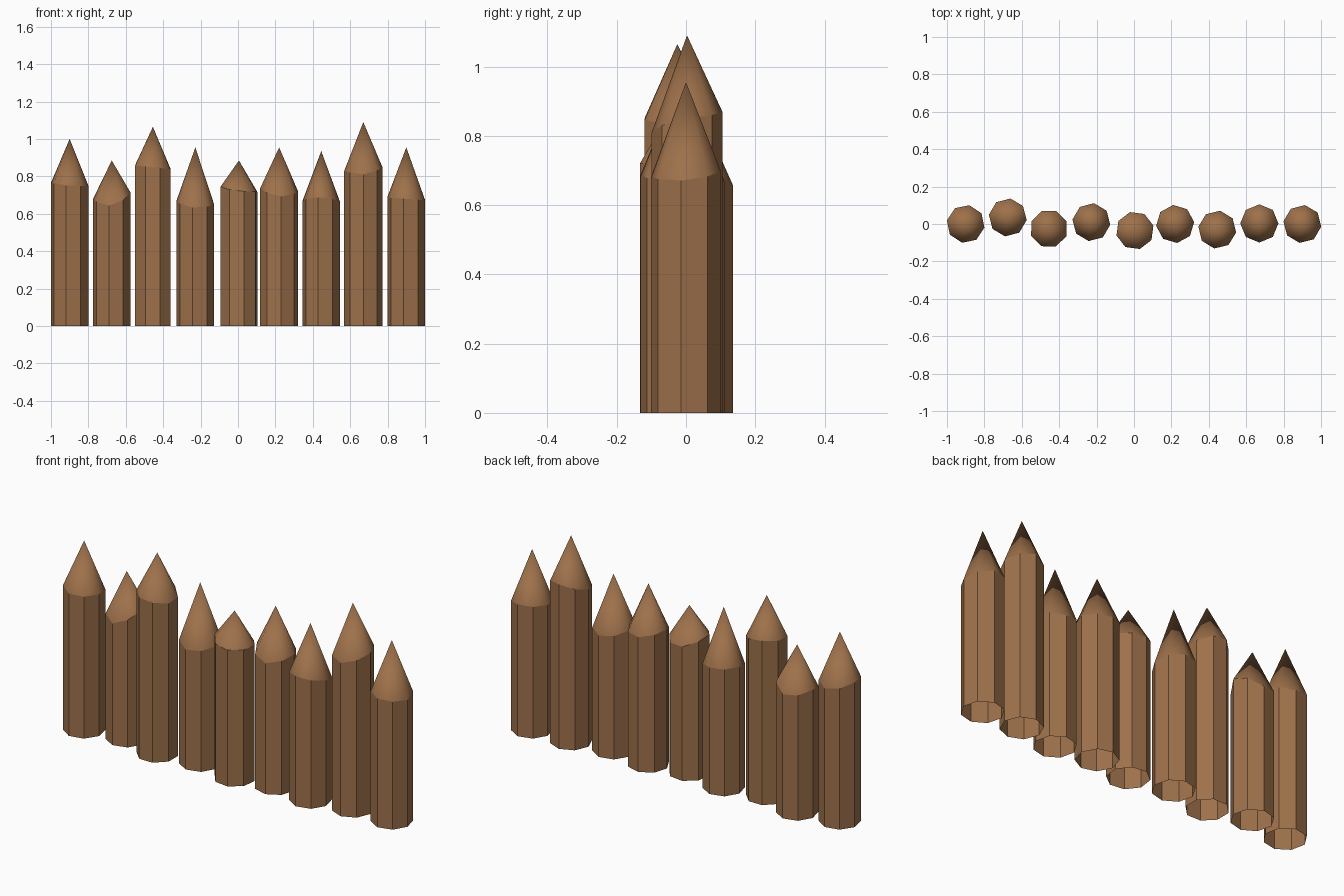
import bpy, bmesh, math

if "Cube" in bpy.data.objects:
    bpy.data.objects.remove(bpy.data.objects["Cube"])

wood = bpy.data.materials.new("brown wood")
wood.diffuse_color = (0.34, 0.165, 0.07, 1)
wood.use_nodes = True
wood.node_tree.nodes["Principled BSDF"].inputs["Base Color"].default_value = wood.diffuse_color

SIDES, RADIUS = 8, 0.102

# x, y, tip height, turn in degrees, shoulder heights toward right / back / left / front
STAKES = [
    (-0.90, 0.000, 1.000, 34, (0.75, 0.73, 0.77, 0.75)),
    (-0.675, 0.035, 0.885, 37, (0.72, 0.65, 0.68, 0.64)),
    (-0.455, -0.025, 1.065, 22, (0.83, 0.87, 0.86, 0.85)),
    (-0.228, 0.010, 0.955, 37, (0.65, 0.67, 0.67, 0.63)),
    (0.005, -0.035, 0.885, 15, (0.72, 0.70, 0.75, 0.72)),
    (0.22, 0.000, 0.955, 6, (0.72, 0.71, 0.74, 0.69)),
    (0.445, -0.030, 0.935, 36, (0.66, 0.64, 0.67, 0.69)),
    (0.67, 0.003, 1.090, 0, (0.85, 0.87, 0.83, 0.81)),
    (0.90, 0.000, 0.955, 37, (0.67, 0.70, 0.69, 0.68)),
]


def stake(name, x, y, tip, turn, shoulders):
    bm = bmesh.new()
    foot, rim = [], []
    for i in range(SIDES):
        a = math.radians(turn) + i * math.tau / SIDES
        # shoulder height blended between the two nearest directions
        q = (a / (math.pi / 2)) % 4
        k, t = int(q), q % 1
        z = shoulders[k] * (1 - t) + shoulders[(k + 1) % 4] * t
        px, py = RADIUS * math.cos(a), RADIUS * math.sin(a)
        foot.append(bm.verts.new((px, py, 0)))
        rim.append(bm.verts.new((px, py, z)))
    apex = bm.verts.new((0, 0, tip))
    for i in range(SIDES):
        j = (i + 1) % SIDES
        # flat post side, open at the foot
        bm.faces.new((foot[i], foot[j], rim[j], rim[i]))
        # smooth sharpened point
        bm.faces.new((rim[i], rim[j], apex)).smooth = True
    for e in bm.edges:
        if len({f.smooth for f in e.link_faces}) == 2:
            e.smooth = False
    mesh = bpy.data.meshes.new(name)
    bm.to_mesh(mesh)
    bm.free()
    mesh.materials.append(wood)
    ob = bpy.data.objects.new(name, mesh)
    ob.location = (x, y, 0)
    bpy.context.collection.objects.link(ob)


# row of sharpened stakes
for n, s in enumerate(STAKES, 1):
    stake(f"stake_{n}", *s)
